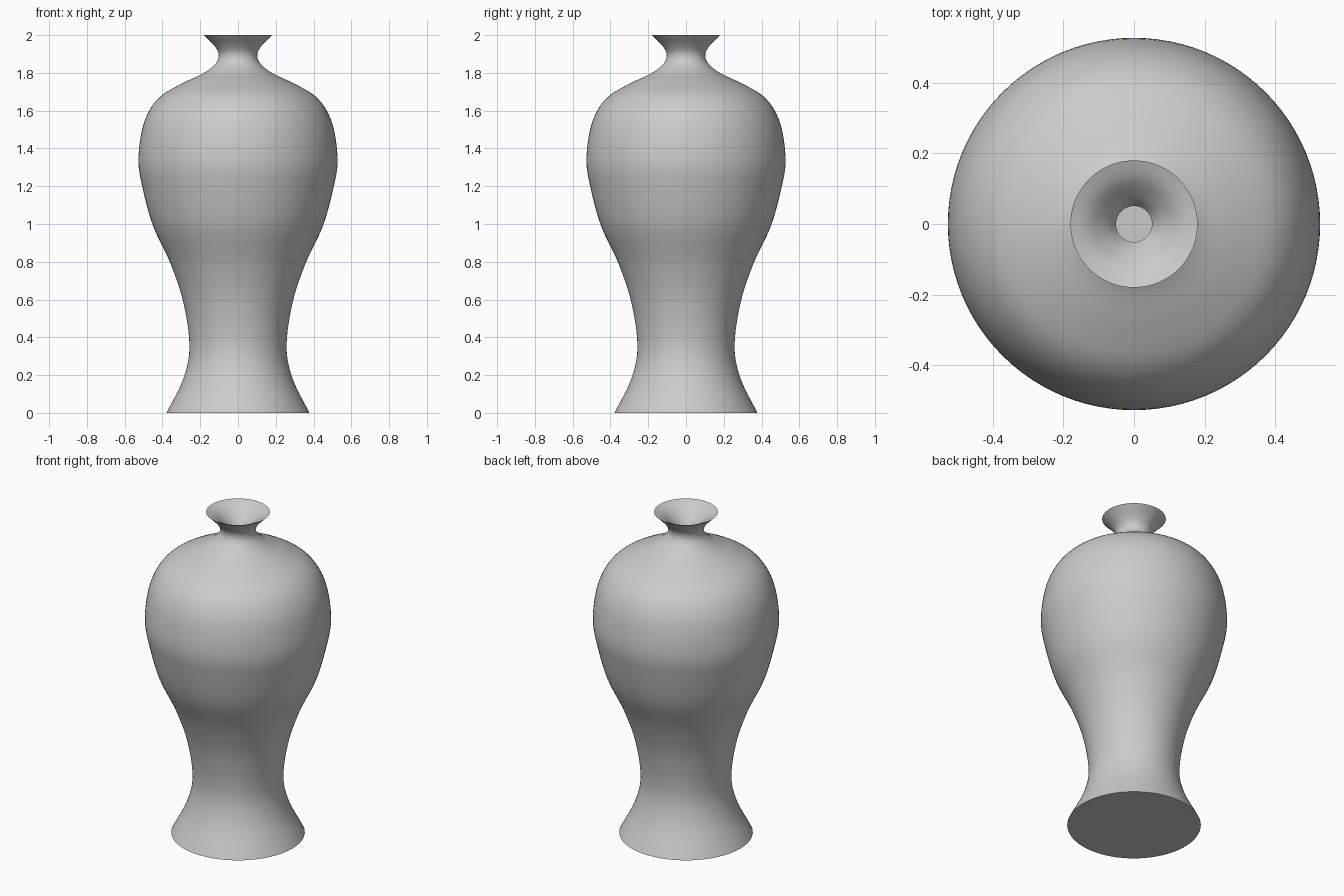
import bpy, bmesh, math
from mathutils import Vector

if "Cube" in bpy.data.objects:
    bpy.data.objects.remove(bpy.data.objects["Cube"])

WALL = 0.05
SEGMENTS = 96


def smooth_curve(points, steps=5):
    """Catmull-Rom curve through (radius, height) points."""
    p = [Vector(q) for q in points]
    p = [2 * p[0] - p[1]] + p + [2 * p[-1] - p[-2]]
    out = []
    for a, b, c, d in zip(p, p[1:], p[2:], p[3:]):
        for i in range(steps):
            t = i / steps
            out.append(0.5 * (2 * b + (c - a) * t + (2 * a - 5 * b + 4 * c - d) * t**2
                              + (3 * b - a - 3 * c + d) * t**3))
    return out + [p[-2]]


def lathe(name, profile):
    """Revolve a profile about z."""
    bm = bmesh.new()
    verts = [bm.verts.new((r, 0, z)) for r, z in profile]
    edges = [bm.edges.new(pair) for pair in zip(verts, verts[1:])]
    bmesh.ops.spin(bm, geom=verts + edges, cent=(0, 0, 0), axis=(0, 0, 1),
                   angle=math.tau, steps=SEGMENTS)
    bmesh.ops.remove_doubles(bm, verts=bm.verts[:], dist=1e-5)
    bmesh.ops.recalc_face_normals(bm, faces=bm.faces[:])
    mesh = bpy.data.meshes.new(name)
    bm.to_mesh(mesh)
    bm.free()
    obj = bpy.data.objects.new(name, mesh)
    bpy.context.collection.objects.link(obj)
    bpy.context.view_layer.objects.active = obj
    obj.select_set(True)
    bpy.ops.object.shade_smooth_by_angle(angle=math.radians(35))
    return obj


# Outer wall from foot to rim
outer = smooth_curve([
    (0.378, 0), (0.29, 0.18), (0.257, 0.35), (0.288, 0.58), (0.357, 0.79),
    (0.45, 0.99), (0.505, 1.19), (0.527, 1.33), (0.51, 1.49), (0.47, 1.60),
    (0.405, 1.68), (0.30, 1.742), (0.18, 1.80), (0.118, 1.85), (0.102, 1.895),
    (0.122, 1.94), (0.18, 2.0)])

# Flared lip running down into the narrow throat
lip = smooth_curve([(0.18, 2.0), (0.145, 1.985), (0.115, 1.965), (0.075, 1.925), (0.051, 1.89)])

# Hidden inner wall, parallel to the outer one, with a flat floor
inner = []
for before, here, after in zip(outer, outer[1:], outer[2:]):
    t = (after - before).normalized()
    q = here + WALL * Vector((-t.y, t.x))
    if WALL + 0.02 < q.y < 1.87:
        inner.append(q)
inner.reverse()
floor = [(inner[-1].x + 0.01, WALL), (0, WALL)]

lathe("vase", [(0, 0)] + outer + lip[1:] + inner + floor)
